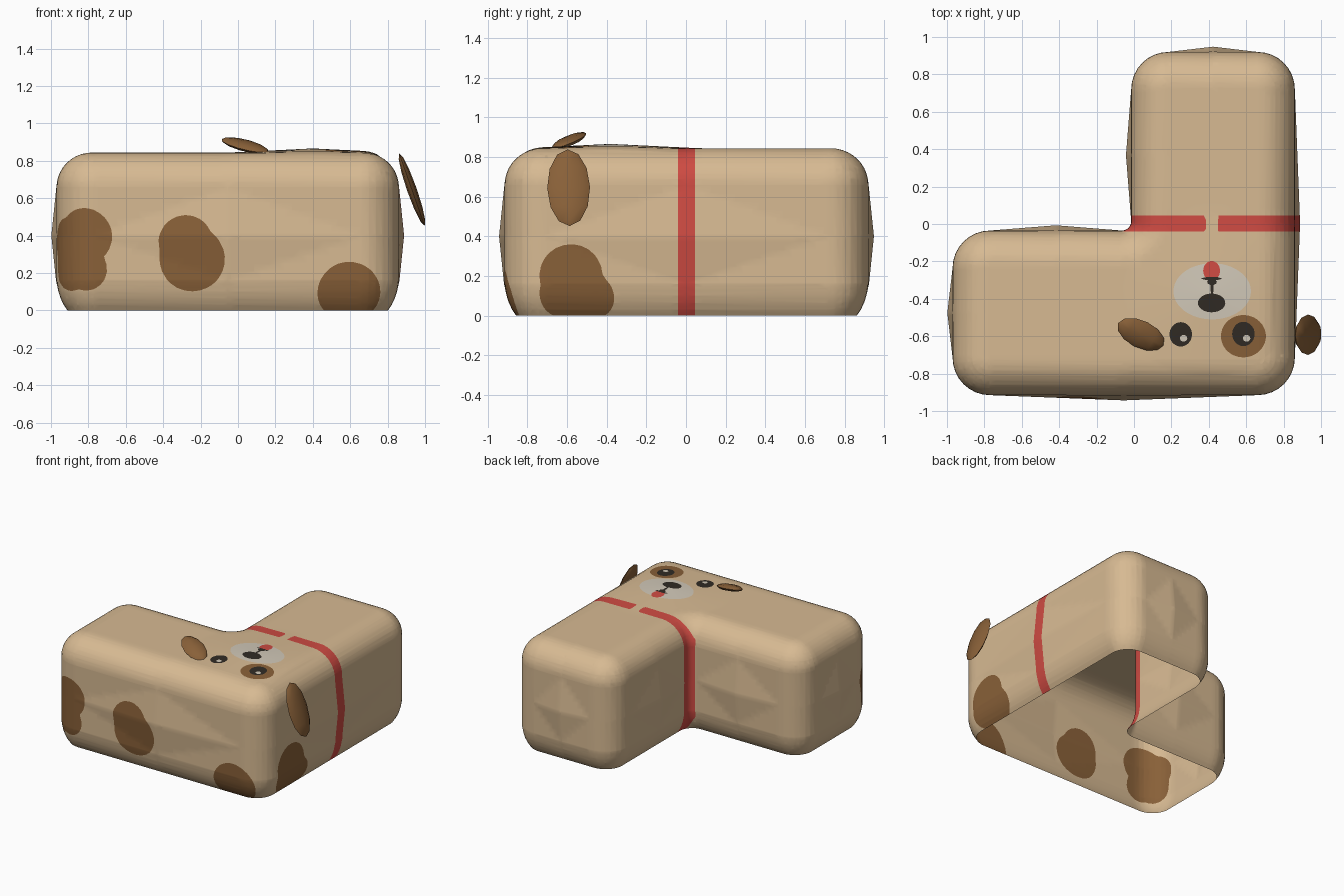
import bpy, bmesh, math
from mathutils import Vector, Matrix

if "Cube" in bpy.data.objects:
    bpy.data.objects.remove(bpy.data.objects["Cube"])


def material(name, rgb):
    m = bpy.data.materials.new(name)
    m.diffuse_color = (*rgb, 1)
    m.use_nodes = True
    m.node_tree.nodes["Principled BSDF"].inputs["Base Color"].default_value = m.diffuse_color
    return m


TAN, BROWN, CREAM, RED, DARK = range(5)
MATS = [material("tan", (.68, .49, .29)), material("brown", (.25, .118, .04)),
        material("cream", (.64, .58, .48)), material("red", (.62, .07, .055)),
        material("dark", (.03, .024, .018))]

# L-shaped footprint, counter-clockwise; the fifth corner is the concave one
CORNERS = [Vector(c) for c in [(-.97, -.915), (.86, -.915), (.86, .92),
                               (-.015, .92), (-.015, -.035), (-.97, -.035)]]
R, R_IN, SEG = .2, .05, 8


def outline(inset, z):
    """Rounded L outline moved inward, with each wall swelling at its middle."""
    arcs, n = [], len(CORNERS)
    for i, c in enumerate(CORNERS):
        d1 = (c - CORNERS[i - 1]).normalized()
        d2 = (CORNERS[(i + 1) % n] - c).normalized()
        n1, n2 = Vector((-d1.y, d1.x)), Vector((-d2.y, d2.x))
        s, r, rad = (1, R, R - inset) if d1.cross(d2) > 0 else (-1, R_IN, R_IN + inset)
        mid = c + s * r * (n1 + n2)
        angles = [math.pi / 2 * k / SEG for k in range(SEG + 1)]
        arcs.append(([mid - s * rad * (n1 * math.cos(a) + n2 * math.sin(a)) for a in angles], n2))
    swell = .028 * max(0, 1 - abs(z - .4) / .27)
    pts = []
    for i, (arc, n2) in enumerate(arcs):
        pts += arc
        pts.append((arc[-1] + arcs[(i + 1) % n][0][0]) / 2 - n2 * swell)
    return [(p.x, p.y, z) for p in pts]


# Wall profile (inset, height): tucked bottom rim, wall, rounded top edge
profile = []
a0 = math.asin(.72)
for k in range(5):
    a = a0 * (1 - k / 5)
    profile.append((.19 * (1 - math.cos(a)), .18 - .25 * math.sin(a)))
profile += [(0, .16), (0, .4)]
for k in range(11):
    a = math.pi / 2 * k / 10
    profile.append((.19 * (1 - math.cos(a)), .66 + .184 * math.sin(a)))

# Body shell, open underneath
bm = bmesh.new()
rings = [[bm.verts.new(p) for p in outline(d, max(z, 0))] for d, z in profile]
for lo, hi in zip(rings, rings[1:]):
    for i in range(len(lo)):
        j = (i + 1) % len(lo)
        bm.faces.new((lo[i], lo[j], hi[j], hi[i]))
bm.faces.new(rings[-1])
bmesh.ops.triangulate(bm, faces=bm.faces[:])

# Even grid so that markings can be cut in
for axis in range(3):
    for k in range(-25, 26):
        co, no = Vector((0, 0, 0)), Vector((0, 0, 0))
        co[axis], no[axis] = k * .041 + .003, 1
        bmesh.ops.bisect_plane(bm, geom=bm.verts[:] + bm.edges[:] + bm.faces[:],
                               dist=1e-4, plane_co=co, plane_no=no)
bmesh.ops.remove_doubles(bm, verts=bm.verts[:], dist=.001)
bmesh.ops.triangulate(bm, faces=bm.faces[:])


# Finer mesh for the face area
def in_face(v):
    return v.co.z > .8 and .12 < v.co.x < .75 and -.75 < v.co.y < -.16


bmesh.ops.subdivide_edges(bm, edges=[e for e in bm.edges if all(map(in_face, e.verts))],
                          cuts=4, use_grid_fill=True)
bmesh.ops.triangulate(bm, faces=bm.faces[:])

# Low dome under the face
for v in bm.verts:
    if v.co.z > .825:
        dist = math.hypot(v.co.x - .4, v.co.y + .38)
        v.co.z += .022 * max(0, 1 - dist / .45)


def paint(field, mat):
    """Cut the mesh along field = 0 and colour the side where it is negative."""
    val = {}
    for v in bm.verts:
        f = field(v.co)
        val[v] = f if abs(f) > 1e-5 else 1e-5
    fresh = set()
    for e in bm.edges[:]:
        a, b = e.verts
        if val[a] * val[b] < 0:
            t = min(.97, max(.03, val[a] / (val[a] - val[b])))
            fresh.add(bmesh.utils.edge_split(e, a, t)[1])
    for v in fresh:
        val[v] = 0
    for f in {f for v in fresh for f in v.link_faces}:
        pair = [v for v in f.verts if v in fresh]
        if len(pair) == 2:
            bmesh.utils.face_split(f, pair[0], pair[1])
    for f in bm.faces:
        if sum(val[v] for v in f.verts) < 0:
            f.material_index = mat
    bmesh.ops.triangulate(bm, faces=[f for f in bm.faces if len(f.verts) > 3])


def blob(*balls):
    """Union of spheres (x, y, z, r)."""
    return lambda p: min(math.dist(p, b[:3]) - b[3] for b in balls)


def oval(x, y, rx, ry):
    """Oval seen from above."""
    return lambda p: (math.hypot((p.x - x) / rx, (p.y - y) / ry) - 1) * min(rx, ry)


def collar(p):
    band = max(abs(p.y - .002) - .043, -.055 - p.x)
    gap = max(abs(p.x - .417) - .032, .7 - p.z)
    return max(band, -gap)


# Coat spots on the front and right walls
paint(blob((-.825, -.915, .395, .152), (-.815, -.915, .22, .115),
           (-.93, -.88, .36, .14), (-.91, -.89, .235, .135)), BROWN)
paint(blob((-.28, -.93, .365, .145), (-.245, -.93, .275, .175)), BROWN)
paint(blob((.595, -.91, .09, .17)), BROWN)
paint(blob((.87, -.58, .2, .16), (.87, -.585, .11, .155), (.87, -.5, .08, .14)), BROWN)
paint(collar, RED)

# Face on the top
paint(oval(.418, -.36, .207, .15), CREAM)
paint(oval(.585, -.6, .12, .113), BROWN)
paint(oval(.415, -.25, .045, .052), RED)
for x, y, rx, ry in [(.415, -.292, .057, .009), (.417, -.335, .009, .045),
                     (.417, -.31, .026, .016), (.415, -.422, .073, .05),
                     (.25, -.59, .06, .065), (.585, -.588, .06, .065)]:
    paint(oval(x, y, rx, ry), DARK)
for x in (.265, .602):
    paint(oval(x, -.611, .02, .018), CREAM)


def finish(name, bm, mats, angle):
    me = bpy.data.meshes.new(name)
    bm.to_mesh(me)
    bm.free()
    ob = bpy.data.objects.new(name, me)
    bpy.context.collection.objects.link(ob)
    for m in mats:
        me.materials.append(m)
    bpy.ops.object.select_all(action='DESELECT')
    ob.select_set(True)
    bpy.context.view_layer.objects.active = ob
    bpy.ops.object.shade_smooth_by_angle(angle=math.radians(angle))


finish("body", bm, MATS, 60)


# Flat leaf-like ears
def ear(name, centre, length_dir, width_dir, size):
    L = Vector(length_dir).normalized()
    W = Vector(width_dir)
    W = (W - W.dot(L) * L).normalized()
    N = W.cross(L)
    rot = Matrix((W, N, L)).transposed().to_4x4()
    b = bmesh.new()
    bmesh.ops.create_uvsphere(b, u_segments=8, v_segments=6, radius=1)
    b.transform(Matrix.Translation(centre) @ rot @ Matrix.Diagonal((*size, 1)))
    bmesh.ops.recalc_face_normals(b, faces=b.faces[:])
    finish(name, b, [MATS[BROWN]], 40)


ear("left_ear", (.037, -.59, .882), (-.24, .12, .07), (.4, .85, .2), (.075, .024, .14))
ear("right_ear", (.93, -.592, .645), (.13, .01, -.37), (0, 1, 0), (.108, .026, .205))
